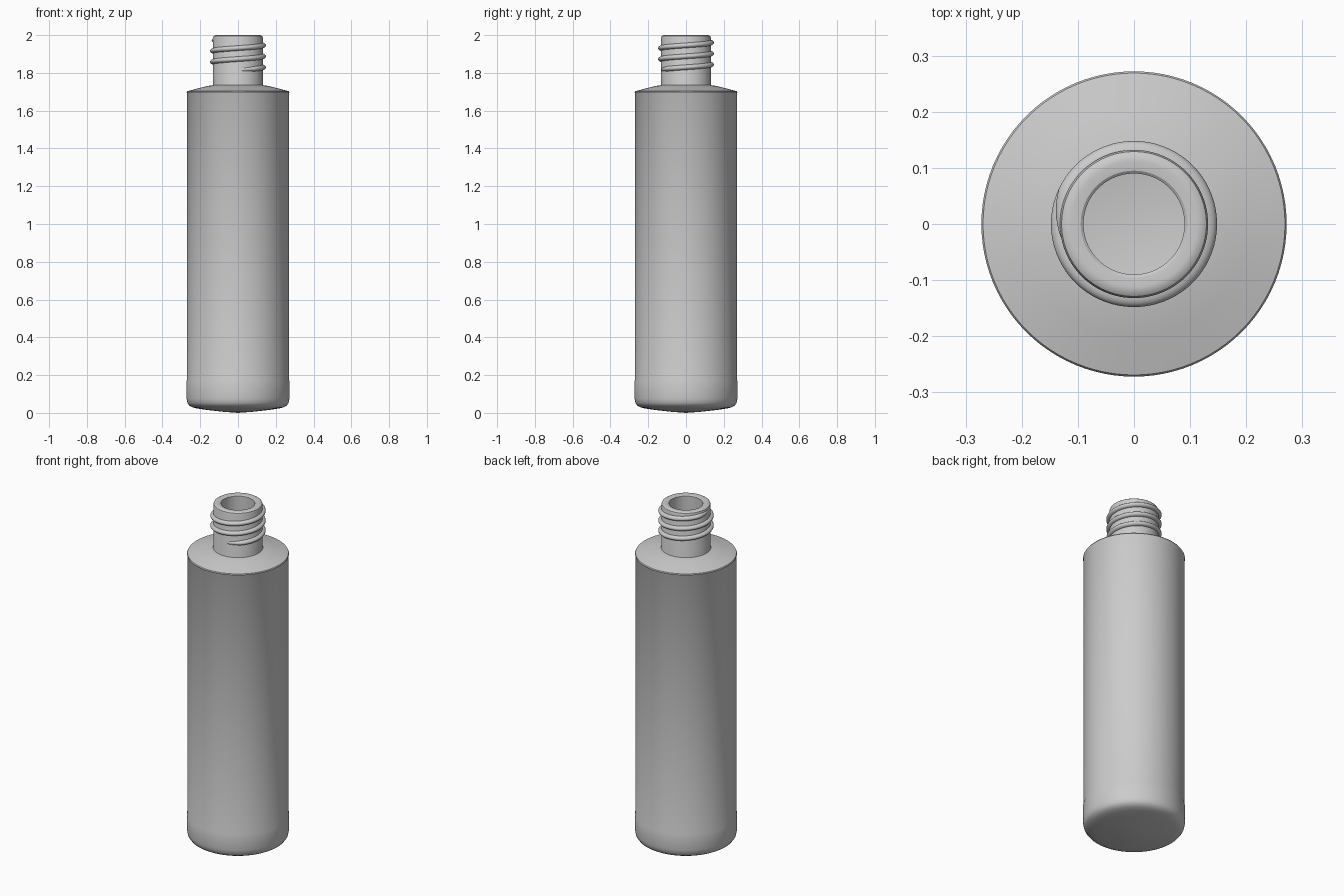
import bpy, bmesh, math

if "Cube" in bpy.data.objects:
    bpy.data.objects.remove(bpy.data.objects["Cube"])


def finish(name, bm, angle=30):
    bmesh.ops.recalc_face_normals(bm, faces=bm.faces)
    mesh = bpy.data.meshes.new(name)
    bm.to_mesh(mesh)
    bm.free()
    ob = bpy.data.objects.new(name, mesh)
    bpy.context.collection.objects.link(ob)
    bpy.ops.object.select_all(action='DESELECT')
    ob.select_set(True)
    bpy.context.view_layer.objects.active = ob
    bpy.ops.object.shade_smooth_by_angle(angle=math.radians(angle))
    return ob


def lathe(name, profile, steps=96):
    bm = bmesh.new()
    verts = [bm.verts.new((r, 0, z)) for r, z in profile]
    edges = [bm.edges.new(pair) for pair in zip(verts, verts[1:])]
    bmesh.ops.spin(bm, geom=verts + edges, cent=(0, 0, 0), axis=(0, 0, 1),
                   angle=math.tau, steps=steps, use_duplicate=False)
    bmesh.ops.remove_doubles(bm, verts=bm.verts, dist=1e-5)
    return finish(name, bm)


# Hollow bottle: outside from base to lip, then inside back down to the floor
outside = [(0, 0), (0.08, 0.006), (0.16, 0.015), (0.215, 0.023), (0.24, 0.029),
           (0.258, 0.039), (0.268, 0.053), (0.272, 0.075), (0.272, 0.17),
           (0.270, 0.176), (0.270, 1.694), (0.272, 1.698), (0.269, 1.703),
           (0.20, 1.721), (0.16, 1.731), (0.133, 1.735), (0.132, 1.738),
           (0.132, 1.985), (0.129, 1.994), (0.122, 1.999), (0.112, 2.0)]
inside = [(0.095, 1.998), (0.09, 1.994), (0.09, 1.70), (0.12, 1.69),
          (0.22, 1.665), (0.235, 1.65), (0.235, 0.10), (0.225, 0.075),
          (0.20, 0.06), (0.10, 0.043), (0.05, 0.037), (0, 0.035)]
lathe("bottle", outside + inside)

# Screw thread: rounded section swept up a right-handed helix, fading at both ends
bm = bmesh.new()
neck, start, pitch, turns, per_turn = 0.132, 1.815, 0.058, 2.8, 72
count = int(turns * per_turn)
rings = []
for i in range(count + 1):
    t = i / per_turn
    a = -math.pi / 2 + t * math.tau
    fade = max(0.05, min(1, t / 0.12, (turns - t) / 0.12))
    ring = []
    for k in range(9):
        b = math.pi * (k / 8 - 0.5)
        r = neck - 0.003 + 0.019 * fade * math.cos(b)
        z = start + pitch * t + 0.014 * (0.4 + 0.6 * fade) * math.sin(b)
        ring.append(bm.verts.new((r * math.cos(a), r * math.sin(a), z)))
    rings.append(ring)
for p, q in zip(rings, rings[1:]):
    for k in range(9):
        n = (k + 1) % 9
        bm.faces.new((p[k], p[n], q[n], q[k]))
bm.faces.new(rings[0])
bm.faces.new(rings[-1])
finish("neck_thread", bm, 40)
